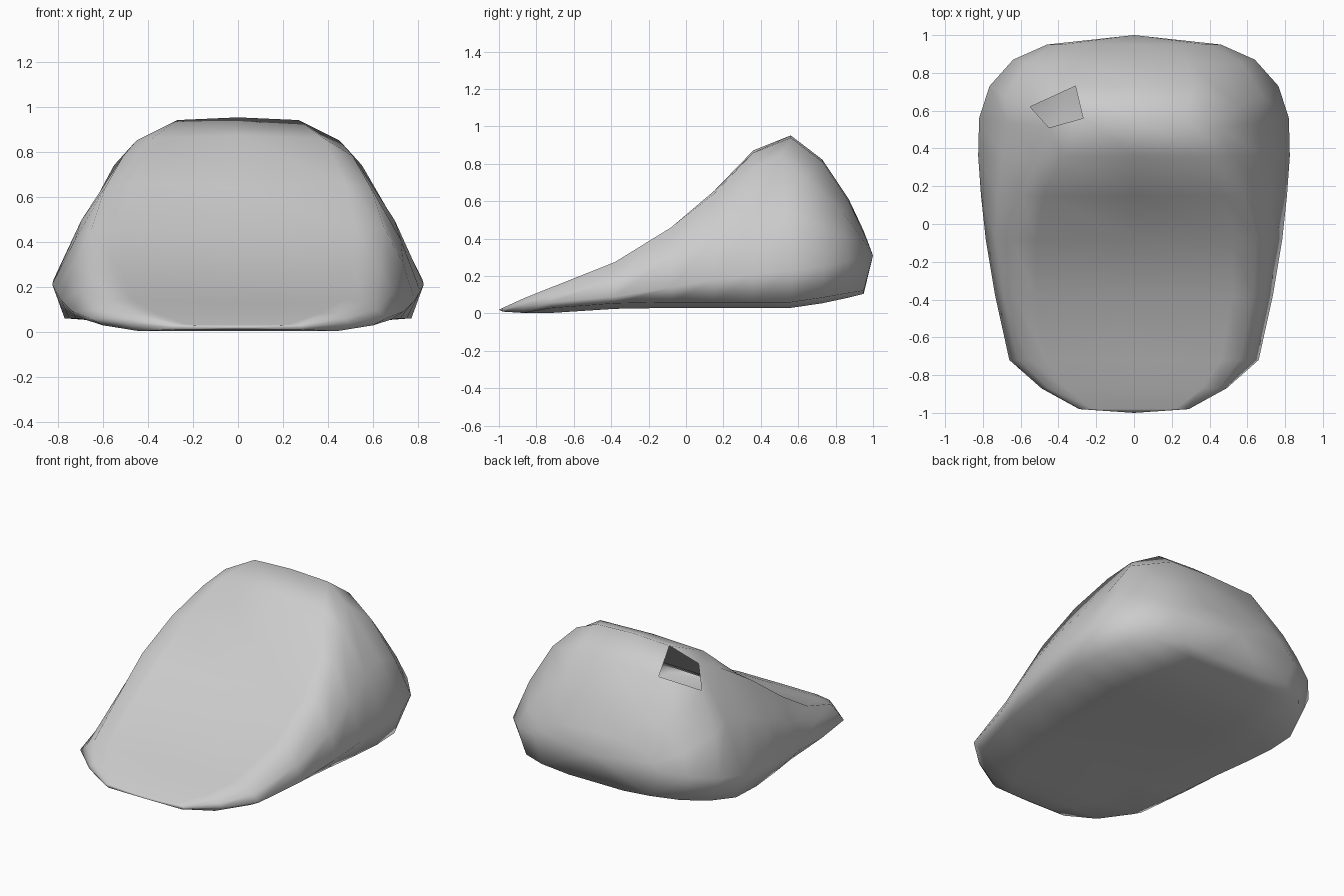
import bpy, bmesh

# Cross-sections front to back:
# y, bottom z, bottom half-width, widest half-width, widest z,
# shoulder x, shoulder z, shoulder y shift, crown x, crown z
STATIONS = [
    (-0.98, 0.010, 0.27, 0.29, 0.02, 0.28, 0.03, 0.00, 0.22, 0.03),
    (-0.87, 0.003, 0.44, 0.49, 0.04, 0.45, 0.08, 0.00, 0.36, 0.08),
    (-0.72, 0.003, 0.60, 0.66, 0.06, 0.56, 0.14, 0.00, 0.46, 0.14),
    (-0.38, 0.025, 0.68, 0.735, 0.09, 0.63, 0.275, 0.00, 0.52, 0.27),
    (-0.08, 0.030, 0.72, 0.785, 0.14, 0.65, 0.46, 0.00, 0.52, 0.46),
    (0.15, 0.030, 0.75, 0.81, 0.18, 0.59, 0.64, 0.00, 0.48, 0.655),
    (0.36, 0.030, 0.77, 0.825, 0.21, 0.51, 0.78, 0.00, 0.38, 0.86),
    (0.56, 0.030, 0.76, 0.82, 0.23, 0.45, 0.85, -0.05, 0.27, 0.94),
    (0.73, 0.055, 0.69, 0.765, 0.25, 0.55, 0.74, -0.11, 0.31, 0.81),
    (0.87, 0.085, 0.57, 0.64, 0.28, 0.47, 0.54, -0.03, 0.28, 0.60),
    (0.95, 0.105, 0.40, 0.46, 0.30, 0.38, 0.39, 0.00, 0.22, 0.43),
]


def section(i, row):
    """Closed ring of points, mirrored across x."""
    y, b, bw, w, wz, sx, sz, dy, cx, cz = row
    dish = (0 if i < 2 else -0.015 if i <= 5 else 0.012)
    mid = ((w + sx) / 2 + 0.05 * (sz - wz), y + dy / 2, (wz + sz) / 2)
    lift = 0.03 * min(1, bw / 0.7) if i > 1 else 0
    right = [(bw * 0.5, y, b), (bw, y, b + lift),
             (w, y, wz), mid, (sx, y + dy, sz), (cx, y, cz)]
    left = [(-x, yy, z) for x, yy, z in reversed(right)]
    return [(0, y, b)] + right + [(0, y, cz + dish)] + left


bm = bmesh.new()
rings = [[bm.verts.new(p) for p in section(i, r)] for i, r in enumerate(STATIONS)]
n = len(rings[0])
for i in range(len(rings) - 1):
    for j in range(n):
        # small opening in the upper back left
        if i == 7 and j == 8:
            continue
        k = (j + 1) % n
        bm.faces.new((rings[i][j], rings[i][k], rings[i + 1][k], rings[i + 1][j]))

# Rounded ends
for ring, tip in ((rings[0], (0, -1.0, 0.02)), (rings[-1], (0, 1.0, 0.31))):
    t = bm.verts.new(tip)
    for j in range(n):
        bm.faces.new((ring[j], ring[(j + 1) % n], t))
bmesh.ops.recalc_face_normals(bm, faces=bm.faces)

mesh = bpy.data.meshes.new("wedge_shell")
bm.to_mesh(mesh)
bm.free()
shell = bpy.data.objects.new("wedge_shell", mesh)
bpy.context.collection.objects.link(shell)

grey = bpy.data.materials.new("light grey")
grey.diffuse_color = (0.6, 0.6, 0.6, 1)
mesh.materials.append(grey)

# Fully smooth, including the rim
bpy.context.view_layer.objects.active = shell
shell.select_set(True)
bpy.ops.object.shade_smooth()
